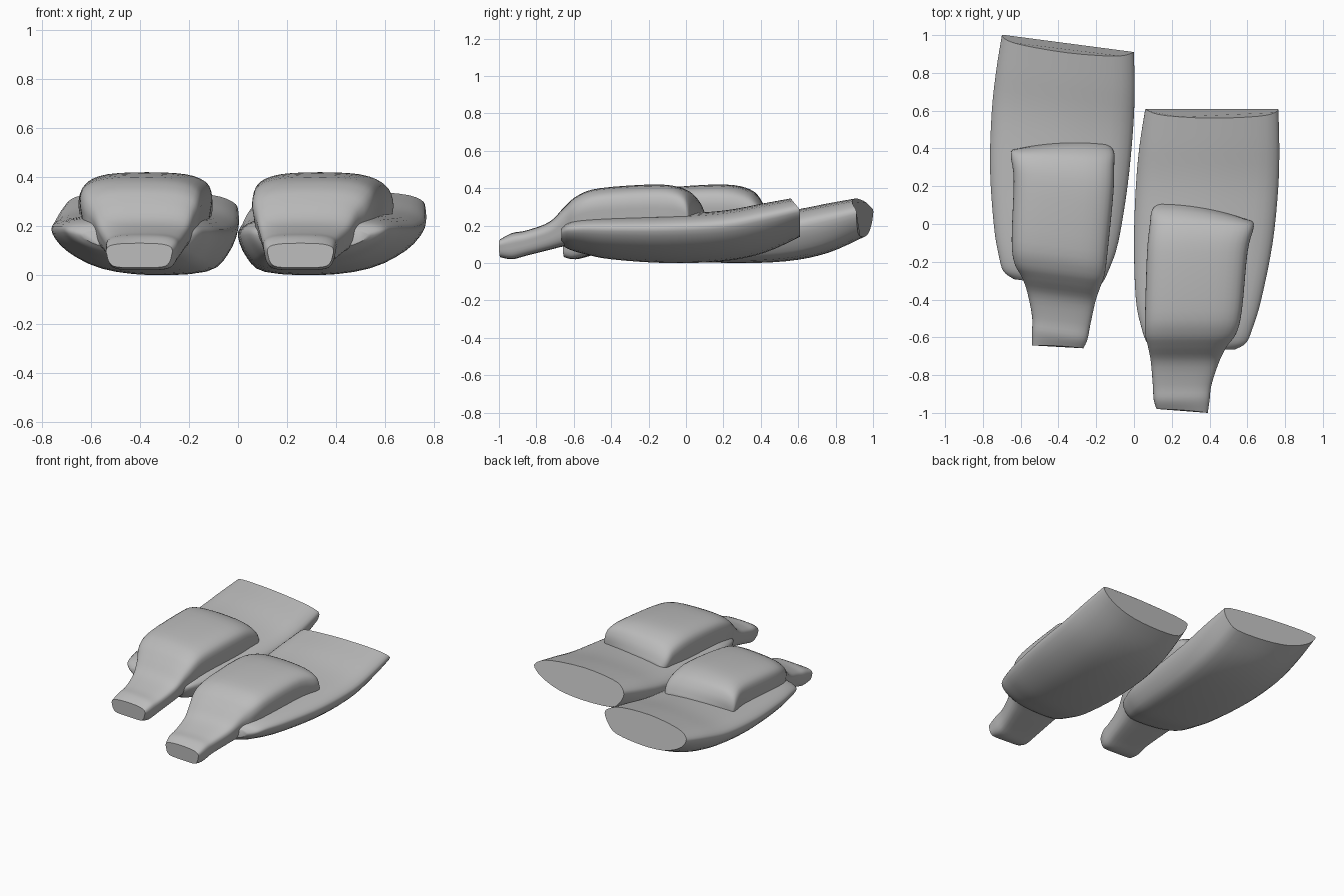
import bpy
import bmesh
import math
from mathutils import Matrix, Vector

cube = bpy.data.objects.get("Cube")
if cube:
    bpy.data.objects.remove(cube, do_unlink=True)

grey = bpy.data.materials.new("plain grey")
grey.use_nodes = True
colour = (0.5, 0.5, 0.5, 1)
grey.diffuse_color = colour
grey.node_tree.nodes["Principled BSDF"].inputs["Base Color"].default_value = colour


def smooth_path(points, closed, steps):
    """Catmull-Rom interpolation through tuples of any length."""
    points = [Vector(p) for p in points]
    count = len(points)
    result = []
    for i in range(count if closed else count - 1):
        if closed:
            a, b, c, d = [points[(i + k) % count] for k in (-1, 0, 1, 2)]
        else:
            a, b, c, d = [points[min(max(i + k, 0), count - 1)] for k in (-1, 0, 1, 2)]
        for s in range(steps):
            t = s / steps
            result.append(b + (c - a) * (t / 2)
                          + (a * 2 - b * 5 + c * 4 - d) * (t * t / 2)
                          + (b * 3 - a - c * 3 + d) * (t ** 3 / 2))
    if not closed:
        result.append(points[-1])
    return result


def loft(name, stations, section, transform):
    """Stations: y, left x, right x, bottom z, top z, upper lean, sideways skew."""
    bm = bmesh.new()
    outline = smooth_path(section, True, 3)
    rings = []
    for y, x_low, x_high, z_low, z_high, lean, skew in smooth_path(stations, False, 4):
        ring = []
        for u, v in outline:
            shift = lean * max(0, v - 0.7) / 0.3 + skew * u * u
            point = Vector((x_low + u * (x_high - x_low), y - shift,
                            z_low + v * (z_high - z_low)))
            ring.append(bm.verts.new(transform @ point))
        rings.append(ring)
    for first, second in zip(rings, rings[1:]):
        for i in range(len(first)):
            j = (i + 1) % len(first)
            bm.faces.new((first[i], first[j], second[j], second[i]))
    bm.faces.new(rings[0])
    bm.faces.new(rings[-1])
    bmesh.ops.recalc_face_normals(bm, faces=bm.faces)
    mesh = bpy.data.meshes.new(name)
    bm.to_mesh(mesh)
    bm.free()
    mesh.materials.append(grey)
    obj = bpy.data.objects.new(name, mesh)
    bpy.context.collection.objects.link(obj)
    bpy.ops.object.select_all(action="DESELECT")
    obj.select_set(True)
    bpy.context.view_layer.objects.active = obj
    bpy.ops.object.shade_smooth_by_angle(angle=math.radians(40))


# Flattened sleeve with a rounded belly and a slanted end
sleeve_section = [(0, .6), (.03, .78), (.16, .92), (.5, 1), (.85, .94), (.98, .82),
                  (1, .65), (.91, .36), (.72, .1), (.45, 0), (.15, .05), (.05, .27)]
sleeve = [(-.665, .12, .53, .10, .19, 0, 0),
          (-.63, .07, .59, .075, .22, 0, 0),
          (-.55, .04, .625, .05, .24, 0, 0),
          (-.4, .01, .67, .02, .25, 0, 0),
          (-.1, 0, .73, 0, .26, 0, 0),
          (.2, .01, .76, .01, .28, 0, 0),
          (.42, .03, .765, .055, .32, 0, 0),
          (.61, .06, .76, .14, .345, .05, 0)]

# Raised pad that slopes down into a narrow tongue
pad_section = [(.01, .52), (0, .72), (.045, .88), (.2, .975), (.5, 1), (.8, .975),
               (.955, .88), (1, .72), (.99, .52), (.95, .2), (.84, .03), (.5, 0),
               (.16, .03), (.05, .2)]
pad = [(-.98, .12, .39, .03, .13, 0, .02),
       (-.93, .105, .40, .02, .16, 0, 0),
       (-.85, .10, .41, .04, .175, 0, 0),
       (-.73, .09, .45, .07, .22, 0, 0),
       (-.65, .075, .49, .09, .30, 0, 0),
       (-.58, .06, .54, .10, .36, 0, 0),
       (-.46, .06, .57, .10, .40, 0, 0),
       (-.15, .07, .60, .10, .42, 0, 0),
       (0, .085, .63, .10, .395, 0, .03),
       (.07, .095, .63, .11, .34, 0, .06),
       (.105, .125, .595, .13, .27, 0, .08)]

# The second piece is a mirrored copy, turned slightly and set further back
pivot = Vector((-.4, 0, 0))
mirrored = (Matrix.Translation(pivot + Vector((-.018, .35, 0)))
            @ Matrix.Rotation(math.radians(-7.5), 4, "Z")
            @ Matrix.Translation(-pivot)
            @ Matrix.Scale(-1, 4, Vector((1, 0, 0))))

for side, transform in (("left", Matrix.Identity(4)), ("right", mirrored)):
    loft(side + "_sleeve", sleeve, sleeve_section, transform)
    loft(side + "_pad_and_tongue", pad, pad_section, transform)
